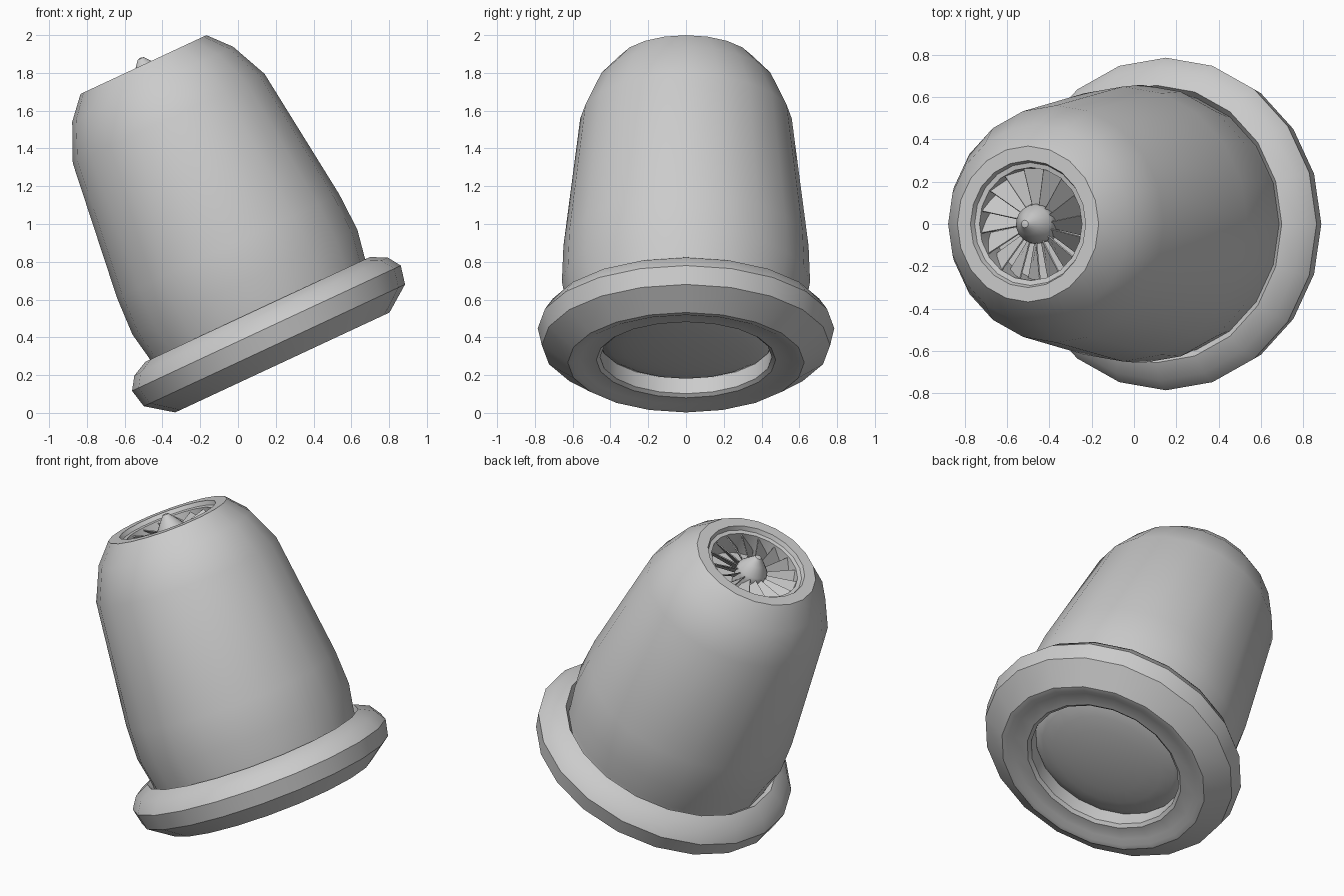
import bpy, bmesh
from math import sin, cos, pi, radians
from mathutils import Matrix, Vector

if "Cube" in bpy.data.objects:
    bpy.data.objects.remove(bpy.data.objects["Cube"])

# Everything is built along local z, then tilted 25 degrees and moved into place
TILT = Matrix.Translation((0.235, 0, 0.267)) @ Matrix.Rotation(radians(-25), 4, 'Y')


def finish(name, bm, angle=35):
    bmesh.ops.recalc_face_normals(bm, faces=bm.faces)
    me = bpy.data.meshes.new(name)
    bm.to_mesh(me)
    bm.free()
    ob = bpy.data.objects.new(name, me)
    bpy.context.collection.objects.link(ob)
    ob.matrix_world = TILT
    bpy.ops.object.select_all(action='DESELECT')
    ob.select_set(True)
    bpy.context.view_layer.objects.active = ob
    bpy.ops.object.shade_smooth_by_angle(angle=radians(angle))
    return ob


def lathe(name, profile, sides=20, angle=35):
    bm = bmesh.new()
    rings = []
    for r, h in profile:
        if r == 0:
            rings.append([bm.verts.new((0, 0, h))] * sides)
        else:
            rings.append([bm.verts.new((r * cos(2 * pi * i / sides), r * sin(2 * pi * i / sides), h))
                          for i in range(sides)])
    for a, b in zip(rings, rings[1:]):
        for i in range(sides):
            j = (i + 1) % sides
            bm.faces.new(list(dict.fromkeys((a[i], a[j], b[j], b[i]))))
    return finish(name, bm, angle)


# Shell: lower opening, bulging lip, tapered body, top rim and fan well
lathe("engine_shell", [
    (0.46, 0.14), (0.455, 0.03), (0.475, 0.015), (0.56, 0.015), (0.595, 0.0), (0.626, 0.0),
    (0.763, 0.10), (0.785, 0.20), (0.74, 0.268), (0.655, 0.31), (0.625, 0.275),
    (0.628, 0.31), (0.657, 0.47), (0.649, 0.68), (0.56, 1.425), (0.47, 1.625),
    (0.368, 1.74), (0.30, 1.74), (0.29, 1.715), (0.267, 1.71), (0.262, 1.56), (0, 1.56)])

# Domed plate inside the lower opening
lathe("lower_dome", [(0.47 * sin(t * pi / 12), 0.14 - 0.09 * cos(t * pi / 12)) for t in range(7)])

# Pointed hub of the fan
lathe("fan_hub", [(0.085, 1.56), (0.095, 1.655), (0.088, 1.685), (0.05, 1.735), (0.018, 1.775), (0, 1.78)])

# Pitched fan blades
bm = bmesh.new()
COUNT = 16
for k in range(COUNT):
    turn = Matrix.Rotation(2 * pi * k / COUNT, 4, 'Z')
    quad = [(0.08, -0.02, 1.61), (0.262, -0.06, 1.60), (0.262, 0.045, 1.695), (0.08, 0.012, 1.665)]
    lower = [bm.verts.new(turn @ Vector(p)) for p in quad]
    upper = [bm.verts.new(turn @ (Vector(p) + Vector((0, -0.004, 0.005)))) for p in quad]
    bm.faces.new(lower[::-1])
    bm.faces.new(upper)
    for i in range(4):
        j = (i + 1) % 4
        bm.faces.new((lower[i], lower[j], upper[j], upper[i]))
finish("fan_blades", bm, 30)
